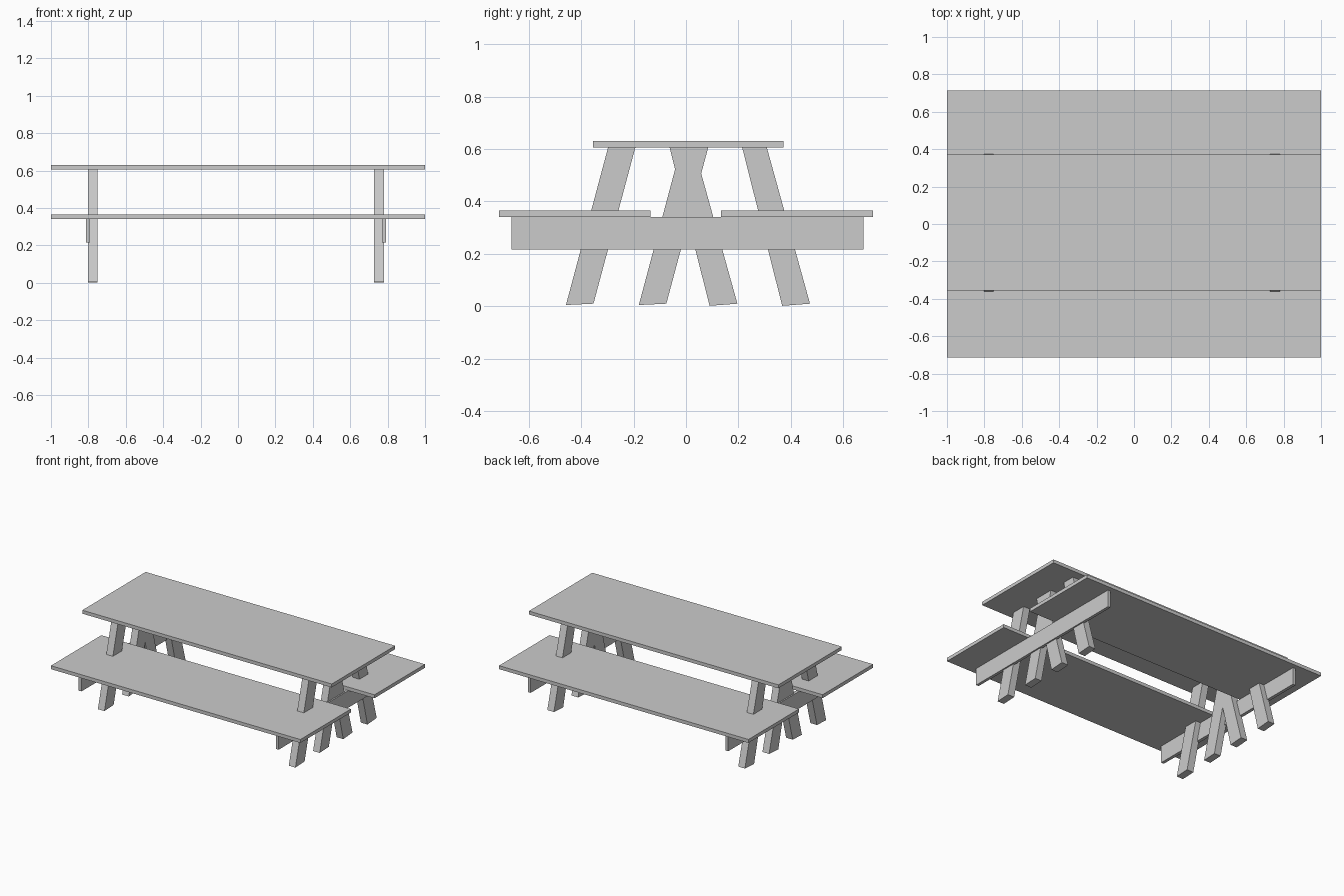
import bpy, bmesh

if "Cube" in bpy.data.objects:
    bpy.data.objects.remove(bpy.data.objects["Cube"])


def make_prism(name, profile, x0, x1):
    """Extrude a (y, z) profile from x0 to x1."""
    bm = bmesh.new()
    face = bm.faces.new([bm.verts.new((x0, y, z)) for y, z in profile])
    ext = bmesh.ops.extrude_face_region(bm, geom=[face])
    verts = [v for v in ext["geom"] if isinstance(v, bmesh.types.BMVert)]
    bmesh.ops.translate(bm, verts=verts, vec=(x1 - x0, 0, 0))
    bmesh.ops.recalc_face_normals(bm, faces=bm.faces)
    mesh = bpy.data.meshes.new(name)
    bm.to_mesh(mesh)
    bm.free()
    obj = bpy.data.objects.new(name, mesh)
    bpy.context.collection.objects.link(obj)
    return obj


def board(name, x0, x1, y0, y1, z0, z1):
    return make_prism(name, [(y0, z0), (y1, z0), (y1, z1), (y0, z1)], x0, x1)


# Table top and the two benches
board("table_top", -1, 1, -0.355, 0.371, 0.605, 0.63)
board("front_bench", -1, 1, -0.714, -0.136, 0.34, 0.365)
board("back_bench", -1, 1, 0.134, 0.713, 0.34, 0.365)

# Slanted legs: bottom y range, top y range, bottom z at each corner
LEGS = {
    "front_outer_leg": (-0.458, -0.353, -0.297, -0.193, 0.005, 0.010),
    "front_inner_leg": (-0.180, -0.075, -0.019, 0.085, 0.005, 0.010),
    "back_inner_leg": (0.090, 0.196, -0.063, 0.030, 0.002, 0.010),
    "back_outer_leg": (0.367, 0.473, 0.214, 0.308, 0.002, 0.010),
}

# Each end has four legs and a cross beam on their outer side
ENDS = {
    "left": ((-0.803, -0.75), (-0.813, -0.79)),
    "right": ((0.728, 0.781), (0.77, 0.791)),
}
for side, (leg_x, beam_x) in ENDS.items():
    board(f"{side}_cross_beam", *beam_x, -0.665, 0.678, 0.216, 0.34)
    for name, (b0, b1, t0, t1, z0, z1) in LEGS.items():
        make_prism(f"{side}_{name}",
                   [(b0, z0), (b1, z1), (t1, 0.607), (t0, 0.607)], *leg_x)
